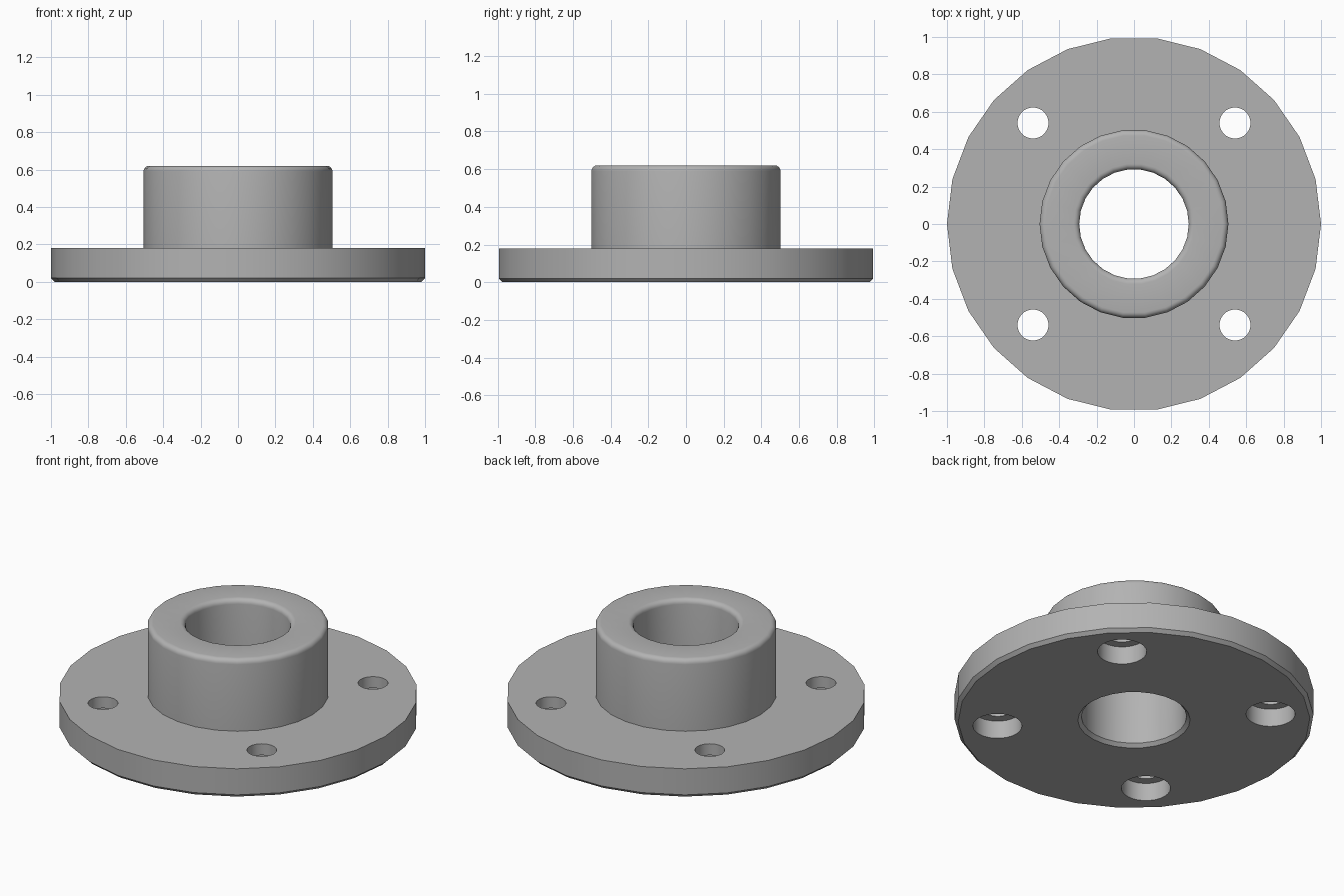
import bpy, bmesh
from math import pi, sin, cos, radians
from mathutils import Vector

cube = bpy.data.objects.get("Cube")
if cube:
    bpy.data.objects.remove(cube, do_unlink=True)

SIDES = 26

steel = bpy.data.materials.new("grey_steel")
steel.use_nodes = True
GREY = (0.45, 0.45, 0.45, 1)
steel.diffuse_color = GREY
steel.node_tree.nodes["Principled BSDF"].inputs["Base Color"].default_value = GREY


def lathe(name, profile, sides, centre=(0, 0, 0)):
    """Revolve a closed (radius, height) profile around the z axis."""
    bm = bmesh.new()
    verts = [bm.verts.new((r, 0, z)) for r, z in profile]
    edges = [bm.edges.new((a, b)) for a, b in zip(verts, verts[1:] + verts[:1])
             if a.co.x > 0 or b.co.x > 0]
    bmesh.ops.spin(bm, geom=verts + edges, cent=(0, 0, 0), axis=(0, 0, 1),
                   angle=2 * pi, steps=sides, use_duplicate=False)
    bmesh.ops.remove_doubles(bm, verts=bm.verts, dist=0.0005)
    bmesh.ops.recalc_face_normals(bm, faces=bm.faces)
    bmesh.ops.translate(bm, verts=bm.verts, vec=Vector(centre))
    mesh = bpy.data.meshes.new(name)
    bm.to_mesh(mesh)
    bm.free()
    mesh.materials.append(steel)
    obj = bpy.data.objects.new(name, mesh)
    bpy.context.collection.objects.link(obj)
    return obj


def fillet(r, z, radius, start, end, steps=5):
    """Arc points around (r, z), angles in degrees."""
    angles = [radians(start + (end - start) * i / steps) for i in range(steps + 1)]
    return [(r + radius * cos(a), z + radius * sin(a)) for a in angles]


# Turned body: chamfered plate, hub with rounded rims, chamfered bore
outer, hub, bore, plate, top = 1.0, 0.505, 0.293, 0.18, 0.62
chamfer, rim = 0.02, 0.03
profile = [(bore + chamfer, 0), (outer - chamfer, 0), (outer, chamfer),
           (outer, plate), (hub, plate)]
profile += fillet(hub - rim, top - rim, rim, 0, 90)
profile += fillet(bore + rim, top - rim, rim, 90, 180)
profile += [(bore, chamfer)]
body = lathe("flanged_hub", profile, SIDES)

# Four bolt holes, counterbored from below
bolt, recess, depth, spread = 0.083, 0.137, 0.11, 0.54
hole = [(0, -0.1), (recess, -0.1), (recess, depth), (bolt, depth),
        (bolt, plate + 0.1), (0, plate + 0.1)]
cutters = []
for sx in (-1, 1):
    for sy in (-1, 1):
        cutter = lathe("bolt_hole_cutter", hole, SIDES, (sx * spread, sy * spread, 0))
        cutter.hide_render = True
        mod = body.modifiers.new("bolt_hole", 'BOOLEAN')
        mod.operation = 'DIFFERENCE'
        mod.solver = 'EXACT'
        mod.object = cutter
        cutters.append(cutter)

# Apply the cuts, drop the cutters and smooth the curved walls
bpy.ops.object.select_all(action='DESELECT')
bpy.context.view_layer.objects.active = body
body.select_set(True)
for mod in list(body.modifiers):
    bpy.ops.object.modifier_apply(modifier=mod.name)
for cutter in cutters:
    bpy.data.objects.remove(cutter, do_unlink=True)
bpy.ops.object.shade_smooth_by_angle(angle=radians(30))
